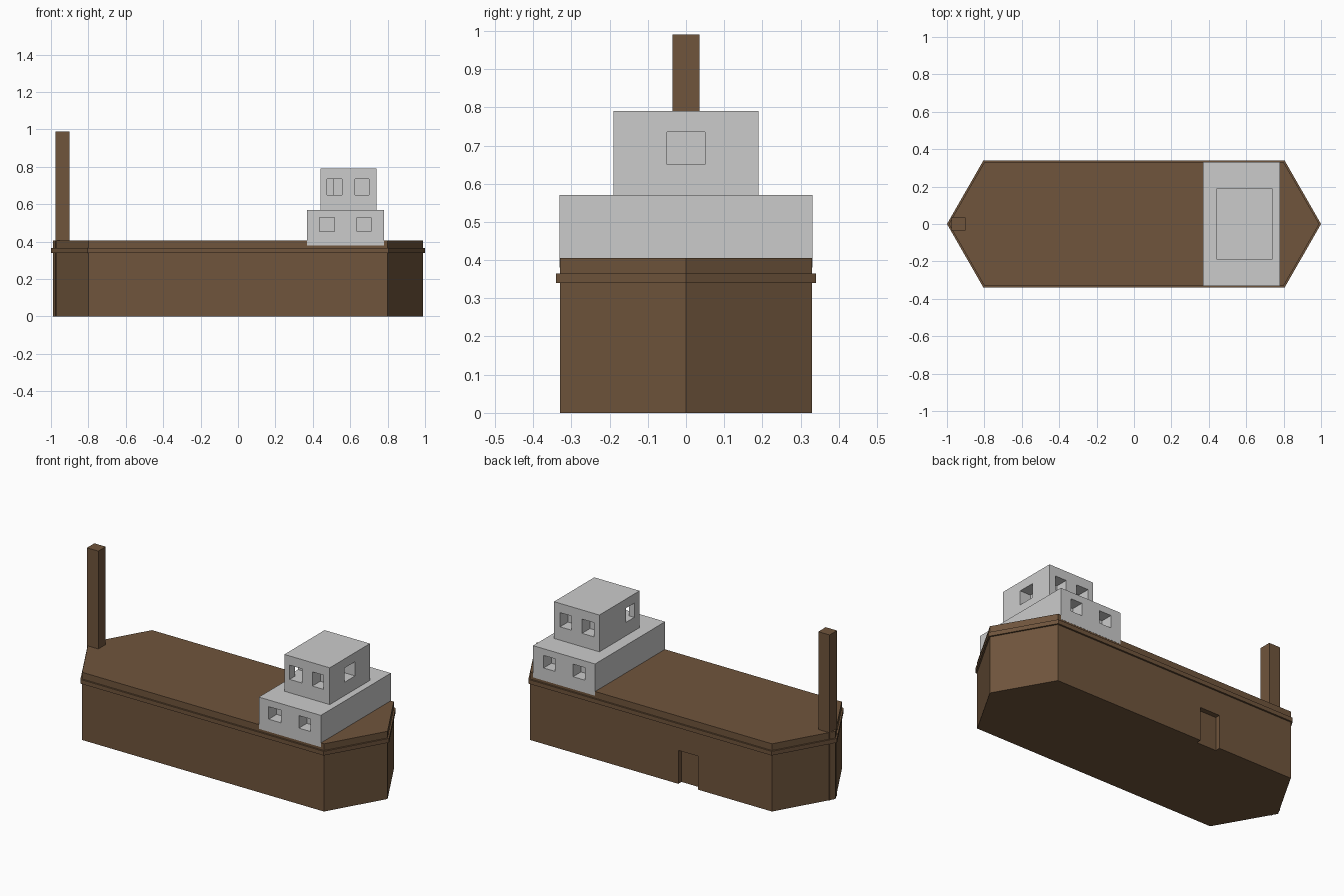
import bpy, bmesh

if "Cube" in bpy.data.objects:
    bpy.data.objects.remove(bpy.data.objects["Cube"])

wood = bpy.data.materials.new("brown_wood")
wood.diffuse_color = (0.16, 0.09, 0.045, 1)
wood.use_nodes = True
wood.node_tree.nodes["Principled BSDF"].inputs["Base Color"].default_value = wood.diffuse_color


def prism(name, outline, z0, z1, mat=None):
    """Extrude a flat outline upwards into a solid."""
    bm = bmesh.new()
    face = bm.faces.new([bm.verts.new((x, y, z0)) for x, y in outline])
    top = bmesh.ops.extrude_face_region(bm, geom=[face])["geom"]
    verts = [v for v in top if isinstance(v, bmesh.types.BMVert)]
    bmesh.ops.translate(bm, verts=verts, vec=(0, 0, z1 - z0))
    bmesh.ops.recalc_face_normals(bm, faces=bm.faces)
    mesh = bpy.data.meshes.new(name)
    bm.to_mesh(mesh)
    bm.free()
    if mat:
        mesh.materials.append(mat)
    obj = bpy.data.objects.new(name, mesh)
    bpy.context.collection.objects.link(obj)
    return obj


def box(name, x0, x1, y0, y1, z0, z1, mat=None):
    return prism(name, [(x0, y0), (x1, y0), (x1, y1), (x0, y1)], z0, z1, mat)


def cut(target, *bounds):
    """Carve a box-shaped recess."""
    cutter = box("cutter", *bounds)
    cutter.hide_render = True
    mod = target.modifiers.new("recess", "BOOLEAN")
    mod.operation = "DIFFERENCE"
    mod.solver = "EXACT"
    mod.object = cutter
    bpy.context.view_layer.objects.active = target
    bpy.ops.object.modifier_apply(modifier=mod.name)
    bpy.data.objects.remove(cutter)


def hexagon(tip, shoulder, half):
    return [(-tip, 0), (-shoulder, -half), (shoulder, -half),
            (tip, 0), (shoulder, half), (-shoulder, half)]


# Hull with a shallow doorway in the back side
hull = prism("hull", hexagon(0.99, 0.80, 0.33), 0, 0.405, wood)
cut(hull, -0.31, -0.18, 0.30, 0.40, -0.1, 0.20)

# Rubbing strip around the hull
prism("rim_band", hexagon(1.0, 0.805, 0.34), 0.34, 0.365, wood)

# Bow post
box("mast", -0.975, -0.90, -0.035, 0.035, 0, 0.99, wood)

# Two-storey cabin
lower = box("lower_cabin", 0.37, 0.78, -0.331, 0.331, 0.38, 0.57)
upper = box("upper_cabin", 0.44, 0.74, -0.19, 0.19, 0.57, 0.79)

# Side windows on both storeys
depth = 0.075
for cabin, half, z0, z1, spans in (
        (lower, 0.331, 0.455, 0.53, ((0.435, 0.515), (0.635, 0.71))),
        (upper, 0.19, 0.65, 0.735, ((0.475, 0.555), (0.625, 0.70)))):
    for x0, x1 in spans:
        cut(cabin, x0, x1, -half - 0.1, -half + depth, z0, z1)
        cut(cabin, x0, x1, half - depth, half + 0.1, z0, z1)

# Stern window and offset forward window
cut(upper, 0.67, 0.84, -0.05, 0.05, 0.65, 0.735)
cut(upper, 0.34, 0.51, -0.14, -0.06, 0.65, 0.735)
